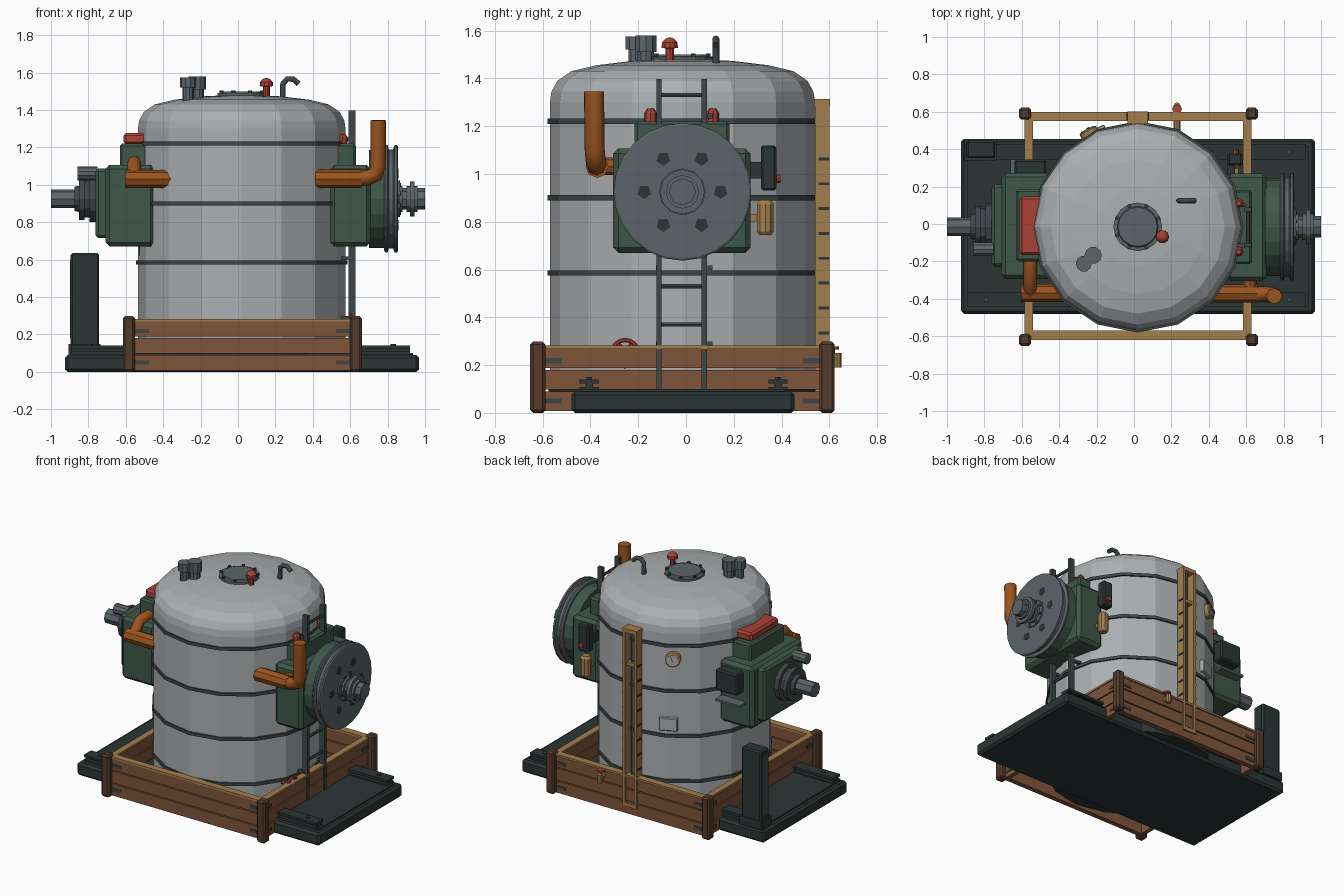
import bpy, bmesh, math
from mathutils import Vector

if "Cube" in bpy.data.objects:
    bpy.data.objects.remove(bpy.data.objects["Cube"])


def mat(name, r, g, b):
    m = bpy.data.materials.new(name)
    m.diffuse_color = (r, g, b, 1)
    m.use_nodes = True
    m.node_tree.nodes["Principled BSDF"].inputs["Base Color"].default_value = m.diffuse_color
    return m


SHELL = mat("pale_grey_steel", .41, .43, .44)
STEEL = mat("mid_grey_steel", .105, .13, .14)
BAND = mat("dark_grey_iron", .05, .062, .068)
GREEN = mat("machine_green", .05, .095, .068)
DARK = mat("dark_green_black", .024, .036, .035)
PLANK = mat("brown_plank", .215, .09, .042)
POST = mat("dark_brown_post", .09, .044, .025)
TAN = mat("tan_wood", .37, .21, .075)
RUST = mat("rust_orange", .33, .09, .013)
RED = mat("signal_red", .4, .055, .033)


def finish(name, bm, material):
    bmesh.ops.recalc_face_normals(bm, faces=bm.faces)
    me = bpy.data.meshes.new(name)
    bm.to_mesh(me)
    bm.free()
    me.materials.append(material)
    ob = bpy.data.objects.new(name, me)
    bpy.context.collection.objects.link(ob)
    return ob


def box(name, x, y, z, material, bevel=0.0):
    """Box from (min, max) pairs, with optional chamfer."""
    bm = bmesh.new()
    bmesh.ops.create_cube(bm, size=1)
    for v in bm.verts:
        v.co = [p[0] if c < 0 else p[1] for c, p in zip(v.co, (x, y, z))]
    if bevel:
        bmesh.ops.bevel(bm, geom=bm.edges[:], offset=bevel, segments=1, affect='EDGES')
    return finish(name, bm, material)


def lathe(name, origin, axis, profile, material, n=12):
    """Revolve (distance along axis, radius) points, capped at both ends."""
    bm = bmesh.new()
    rot = Vector((0, 0, 1)).rotation_difference(Vector(axis))
    rings = []
    for t, r in profile:
        rings.append([bm.verts.new(Vector(origin) + rot @ Vector(
            (r * math.cos(i * math.tau / n), r * math.sin(i * math.tau / n), t))) for i in range(n)])
    for a, b in zip(rings, rings[1:]):
        for i in range(n):
            j = (i + 1) % n
            bm.faces.new((a[i], a[j], b[j], b[i]))
    bm.faces.new(rings[0])
    bm.faces.new(rings[-1])
    return finish(name, bm, material)


def rod(name, a, b, r, material, n=8):
    d = Vector(b) - Vector(a)
    return lathe(name, a, d.normalized(), [(0, r), (d.length, r)], material, n)


def pipe(name, pts, r, material):
    cu = bpy.data.curves.new(name, 'CURVE')
    cu.dimensions = '3D'
    cu.bevel_depth, cu.bevel_resolution, cu.use_fill_caps = r, 2, True
    sp = cu.splines.new('POLY')
    sp.points.add(len(pts) - 1)
    for p, c in zip(sp.points, pts):
        p.co = (*c, 1)
    cu.materials.append(material)
    ob = bpy.data.objects.new(name, cu)
    bpy.context.collection.objects.link(ob)


X, Y, Z = (1, 0, 0), (0, 1, 0), (0, 0, 1)
CX, CY = .02, -.015

# Base plate, skid beams and anchor bolts
box("base_plate", (-.925, .968), (-.48, .455), (0, .09), DARK, .015)
box("base_top", (-.89, .935), (-.44, .415), (.085, .1), DARK)
for y in (-.405, .385):
    box("beam_foot", (-.89, .92), (y - .04, y + .04), (.095, .108), DARK)
    box("beam_web", (-.89, .92), (y - .016, y + .016), (.1, .13), DARK)
    box("beam_top", (-.89, .92), (y - .04, y + .04), (.123, .14), DARK)
    for x in (-.79, .83):
        rod("beam_bolt", (x, y, .135), (x, y, .15), .014, BAND, 6)

# Tank
lathe("tank_skirt", (CX, CY, .02), Z, [(0, .56), (.08, .56)], DARK, 16)
lathe("tank_shell", (CX, CY, 0), Z,
      [(.08, .555), (1.3, .555), (1.345, .548), (1.39, .523), (1.43, .465),
       (1.455, .36), (1.473, .21), (1.478, .1)], SHELL, 16)
for z in (.267, .585, .9, 1.22):
    lathe("tank_band", (CX, CY, z - .011), Z, [(0, .552), (0, .565), (.022, .565), (.022, .552)], BAND, 16)
    for y in (-.125, .09):
        box("ladder_bracket", (.53, .6), (y, y + .02), (z + .012, z + .032), BAND)

# Roof fittings
lathe("manhole_cover", (CX, CY, 1.47), Z, [(0, .13), (.02, .13), (.022, .11), (.03, .105)], STEEL, 16)
for i in range(8):
    a = (i + .5) * math.tau / 8
    p = (CX + .118 * math.cos(a), CY + .118 * math.sin(a))
    rod("manhole_bolt", (*p, 1.485), (*p, 1.505), .011, BAND, 6)
lathe("relief_valve", (.152, -.068, 1.45), Z,
      [(0, .018), (.075, .018), (.078, .036), (.1, .034), (.115, .02), (.12, .008)], RED, 10)
pipe("roof_vent", [(.24, .125, 1.46), (.24, .125, 1.54), (.262, .125, 1.565), (.295, .125, 1.565),
                   (.325, .125, 1.54)], .015, BAND)
lathe("tall_breather", (-.218, -.168, 1.44), Z, [(0, .036), (.07, .036), (.07, .046), (.14, .046)], STEEL, 10)
lathe("short_breather", (-.268, -.212, 1.44), Z, [(0, .03), (.08, .03), (.08, .043), (.135, .043)], STEEL, 10)

# Timber crate: posts, planks, top rails and corner straps
for x in (-.583, .63):
    for y in (-.62, .59):
        box("corner_post", (x - .032, x + .032), (y - .032, y + .032), (0, .298), POST, .012)
for k in range(3):
    z = (.008 + k * .09, .09 + k * .09)
    for y in (-.595, .572):
        box("long_plank", (-.56, .61), (y - .018, y + .018), z, PLANK)
    for x in (-.563, .606):
        box("short_plank", (x - .015, x + .015), (-.6, .57), z, PLANK)
for y in (-.595, .575):
    box("long_rail", (-.56, .61), (y - .025, y + .025), (.268, .282), TAN)
for x in (-.563, .606):
    box("short_rail", (x - .022, x + .022), (-.6, .57), (.268, .282), TAN)
for z in (.05, .218):
    for y in (-.614, .591):
        for x in (-.552, .525):
            box("corner_strap", (x, x + .075), (y - .004, y + .004), (z - .011, z + .011), BAND)
    for x in (-.579, .622):
        for y in (-.588, .49):
            box("corner_strap", (x - .004, x + .004), (y, y + .07), (z - .011, z + .011), BAND)

# Ladder
for y in (-.113, .076):
    box("ladder_rail", (.59, .628), (y - .011, y + .011), (.1, 1.398), BAND)
for i in range(8):
    rod("ladder_rung", (.61, -.113, .21 + i * .16), (.61, .076, .21 + i * .16), .01, BAND, 6)

# Left machine
box("left_body", (-.708, -.445), (-.295, .272), (.67, 1.107), GREEN, .022)
box("left_end_plate", (-.762, -.69), (-.226, .21), (.715, 1.087), GREEN, .015)
box("left_top_box", (-.632, -.48), (-.2, .185), (1.09, 1.22), GREEN, .012)
box("left_red_cover", (-.612, -.48), (-.166, .147), (1.215, 1.277), RED, .014)
box("left_drain_box", (-.53, -.46), (-.07, .05), (.615, .68), DARK, .01)
box("left_terminal_box", (-.64, -.47), (.26, .345), (.92, 1.07), DARK, .01)
box("left_step", (-.66, -.47), (.26, .345), (.845, .86), STEEL)
lathe("left_bearing", (-.75, CY, .925), (-1, 0, 0),
      [(0, .125), (.045, .125), (.045, .1), (.07, .1), (.07, .112), (.1, .112), (.1, .07), (.125, .065)], BAND, 12)
rod("left_shaft", (-.8, CY, .925), (-1, CY, .925), .05, STEEL, 8)
rod("left_filter", (-.75, -.135, 1.06), (-.857, -.135, 1.06), .037, STEEL, 10)

# Right machine
box("right_body", (.495, .708), (-.305, .27), (.67, 1.107), GREEN, .022)
box("right_top_box", (.47, .63), (-.215, .182), (1.09, 1.22), GREEN, .012)
for y in (-.148, .112):
    lathe("red_cap", (.56, y, 1.21), Z, [(0, .026), (.045, .026), (.063, .014)], RED, 8)
rod("flywheel_housing", (.7, CY, .925), (.785, CY, .925), .262, GREEN, 20)
lathe("flywheel", (.78, CY, .925), X,
      [(0, .275), (.01, .288), (.02, .288), (.026, .265), (.05, .265), (.057, .288), (.07, .288), (.075, .28)],
      STEEL, 24)
for i in range(6):
    a = i * math.tau / 6
    c = (CY + .16 * math.cos(a), .925 + .16 * math.sin(a))
    rod("flywheel_hole", (.852, *c), (.857, *c), .03, DARK, 5)
lathe("flywheel_hub", (.85, CY, .925), X, [(0, .098), (.015, .098), (.015, .07), (.03, .07)], STEEL, 12)
for i in range(8):
    a = (i + .5) * math.tau / 8
    c = (CY + .082 * math.cos(a), .925 + .082 * math.sin(a))
    rod("hub_bolt", (.86, *c), (.872, *c), .01, BAND, 6)
rod("right_shaft", (.86, CY, .925), (1, CY, .925), .057, STEEL, 8)
lathe("shaft_coupling", (.9, CY, .925), X,
      [(0, .07), (.02, .07), (.02, .094), (.043, .094), (.043, .07), (.06, .07)], STEEL, 12)
box("switch_box", (.5, .58), (.313, .378), (.93, 1.12), DARK, .01)
box("switch_arm", (.5, .54), (.26, .32), (.98, 1.05), DARK)
rod("switch_button", (.545, .37, .98), (.545, .395, .98), .017, RED)
lathe("oil_bottle", (.547, .332, .745), Z, [(0, .026), (.015, .037), (.13, .037), (.145, .026)], TAN, 10)
box("bottle_arm", (.53, .56), (.25, .31), (.8, .83), TAN)

# Exhaust pipes
rod("left_exhaust", (-.605, -.368, 1.032), (-.36, -.368, 1.032), .048, RUST)
pipe("left_exhaust_elbow", [(-.555, -.19, 1.12), (-.555, -.3, 1.12), (-.555, -.36, 1.05)], .036, RUST)
pipe("right_exhaust", [(.415, -.375, 1.035), (.69, -.375, 1.035), (.735, -.378, 1.055), (.75, -.382, 1.1),
                       (.75, -.385, 1.345)], .042, RUST)
rod("right_muffler", (.415, -.372, 1.032), (.66, -.372, 1.032), .049, RUST)
rod("right_exhaust_stub", (.62, -.25, 1.032), (.62, -.37, 1.032), .036, RUST)

# Control cabinet with inset door
box("control_cabinet", (-.895, -.742), (.352, .447), (.08, .635), DARK, .01)
box("cabinet_door", (-.899, -.89), (.367, .432), (.18, .6), BAND)
box("cabinet_foot", (-.905, -.735), (.34, .455), (.09, .15), DARK)

# Level gauge: frame, sight rod, float and tick marks
for x in (-.035, .055):
    box("gauge_side", (x, x + .02), (.54, .6), (.06, 1.31), TAN)
for z in (.06, 1.285):
    box("gauge_end", (-.035, .075), (.535, .602), (z, z + .028), TAN)
rod("gauge_rod", (.02, .57, .07), (.02, .57, 1.3), .008, STEEL, 6)
box("gauge_float", (-.01, .05), (.55, .59), (1.05, 1.075), TAN)
for i in range(8):
    z = .335 + i * .104
    box("gauge_tick", (.074, .08), (.555, .6), (z - .006, z + .006), DARK)
    box("gauge_tick", (-.04, -.034), (.555, .6), (z - .006, z + .006), DARK)

# Dial and name plate on the back of the tank
out = Vector((-.46, .888, 0)).normalized()
c = Vector((CX, CY, 1.13)) + out * .53
lathe("dial_case", c, out, [(0, .05), (.05, .05), (.055, .042)], TAN, 12)
rod("dial_face", c + out * .053, c + out * .059, .038, SHELL, 12)
rod("dial_needle", c + out * .061 - Vector((0, 0, .01)), c + out * .061 + Vector((.012, .006, .028)), .003, DARK, 4)
plate = box("data_plate", (-.06, .06), (-.03, .025), (-.045, .045), SHELL, .005)
plate.location = (CX - .225, CY + .5, .67)
plate.rotation_euler.z = math.atan2(.5, -.225) - math.pi / 2

# Drain tap at the back
rod("drain_pipe", (.23, .5, .23), (.23, .635, .23), .018, TAN)
rod("drain_spout", (.23, .632, .25), (.23, .632, .19), .018, TAN)
rod("tap_stem", (.23, .615, .23), (.23, .615, .27), .009, TAN)
rod("tap_handle", (.23, .615, .265), (.23, .615, .278), .026, RED)

# Valve wheel beside the crate rail
bpy.ops.mesh.primitive_torus_add(major_segments=16, minor_segments=6, major_radius=.055, minor_radius=.009,
                                 location=(.6, -.255, .25), rotation=(0, math.pi / 2, 0))
wheel = bpy.context.object
wheel.name = "valve_wheel"
wheel.data.materials.append(RED)
rod("valve_spindle", (.52, -.255, .25), (.605, -.255, .25), .012, RED)
for a in (0, math.pi / 3, 2 * math.pi / 3):
    d = Vector((0, math.cos(a), math.sin(a))) * .053
    rod("valve_spoke", Vector((.6, -.255, .25)) - d, Vector((.6, -.255, .25)) + d, .006, RED, 5)
